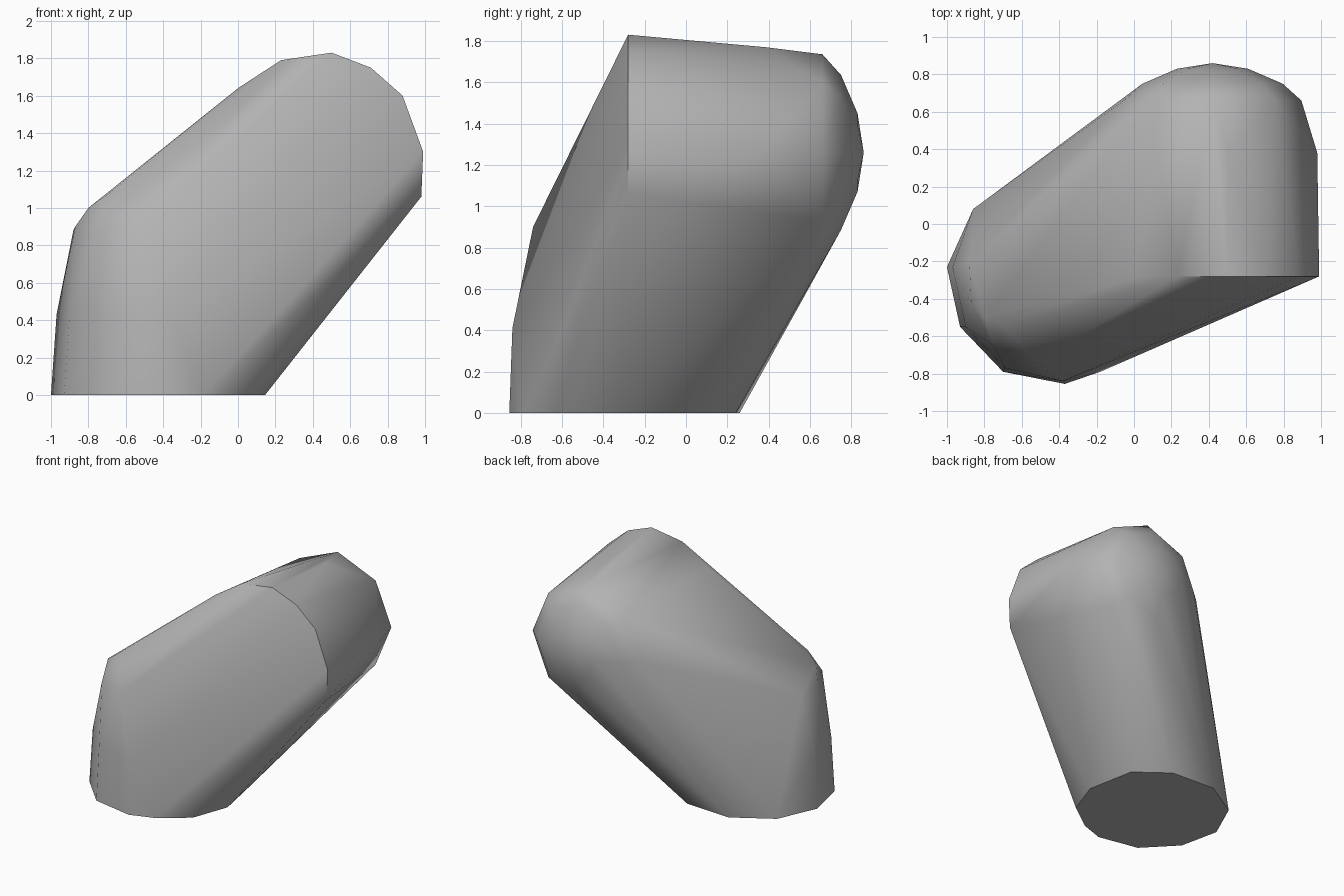
import bpy, bmesh, math

cube = bpy.data.objects.get("Cube")
if cube:
    bpy.data.objects.remove(cube, do_unlink=True)

stone = bpy.data.materials.new("stone grey")
stone.use_nodes = True
colour = (0.45, 0.45, 0.45, 1)
stone.diffuse_color = colour
stone.node_tree.nodes["Principled BSDF"].inputs["Base Color"].default_value = colour


def ring(centre, y, radius, count, start=0):
    """Points of an upright circle facing the back."""
    steps = [math.radians(start) + math.tau * i / count for i in range(count)]
    return [(centre[0] + radius * math.cos(a), y, centre[1] + radius * math.sin(a)) for a in steps]


# Flat foot outline
foot = [(-1, -.23), (-.93, -.55), (-.70, -.79), (-.37, -.855), (-.18, -.79), (.04, -.63),
        (.145, -.34), (.07, .05), (-.18, .24), (-.56, .26), (-.86, .08)]
points = [(x, y, 0) for x, y in foot]

# Tapering lower side and rounded shoulder
points += [(-.97, -.23, .43), (-.9, -.55, .43), (-.69, -.77, .43), (-.38, -.84, .41),
           (-.88, -.2, .88), (-.87, -.42, .9), (-.8, -.5, 1), (-.7, -.54, 1.07),
           (-.75, -.65, .88), (-.52, -.74, .9)]

# Sharp arch at the top of the front face
arch = [(0, 1.64), (.23, 1.79), (.5, 1.83), (.71, 1.75), (.88, 1.6), (.99, 1.3), (.98, 1.06)]
points += [(x, -.28, z) for x, z in arch]

# Upper body, then the rounded back end
head = (.42, 1.26)
points += [(.5, .38, 1.77), (.98, .38, 1.27)]
points += [p for p in ring(head, .66, .475, 8, 0) if p[2] > 1.2 or p[0] > head[0] + .1]
points += ring(head, .75, .375, 8, 0)
points += ring(head, .83, .19, 8, 0)
points.append((head[0], .86, head[1]))

# Wrap the points in one closed skin
bm = bmesh.new()
for p in points:
    bm.verts.new(p)
wrap = bmesh.ops.convex_hull(bm, input=bm.verts)
inner = {v for v in wrap["geom_interior"] + wrap["geom_unused"] if isinstance(v, bmesh.types.BMVert)}
bmesh.ops.delete(bm, geom=list(inner), context='VERTS')
bmesh.ops.dissolve_limit(bm, angle_limit=math.radians(1), verts=bm.verts, edges=bm.edges)
bmesh.ops.recalc_face_normals(bm, faces=bm.faces)
mesh = bpy.data.meshes.new("boulder")
bm.to_mesh(mesh)
bm.free()
mesh.materials.append(stone)
boulder = bpy.data.objects.new("boulder", mesh)
bpy.context.collection.objects.link(boulder)
bpy.context.view_layer.objects.active = boulder
boulder.select_set(True)
bpy.ops.object.shade_smooth_by_angle(angle=math.radians(38))
